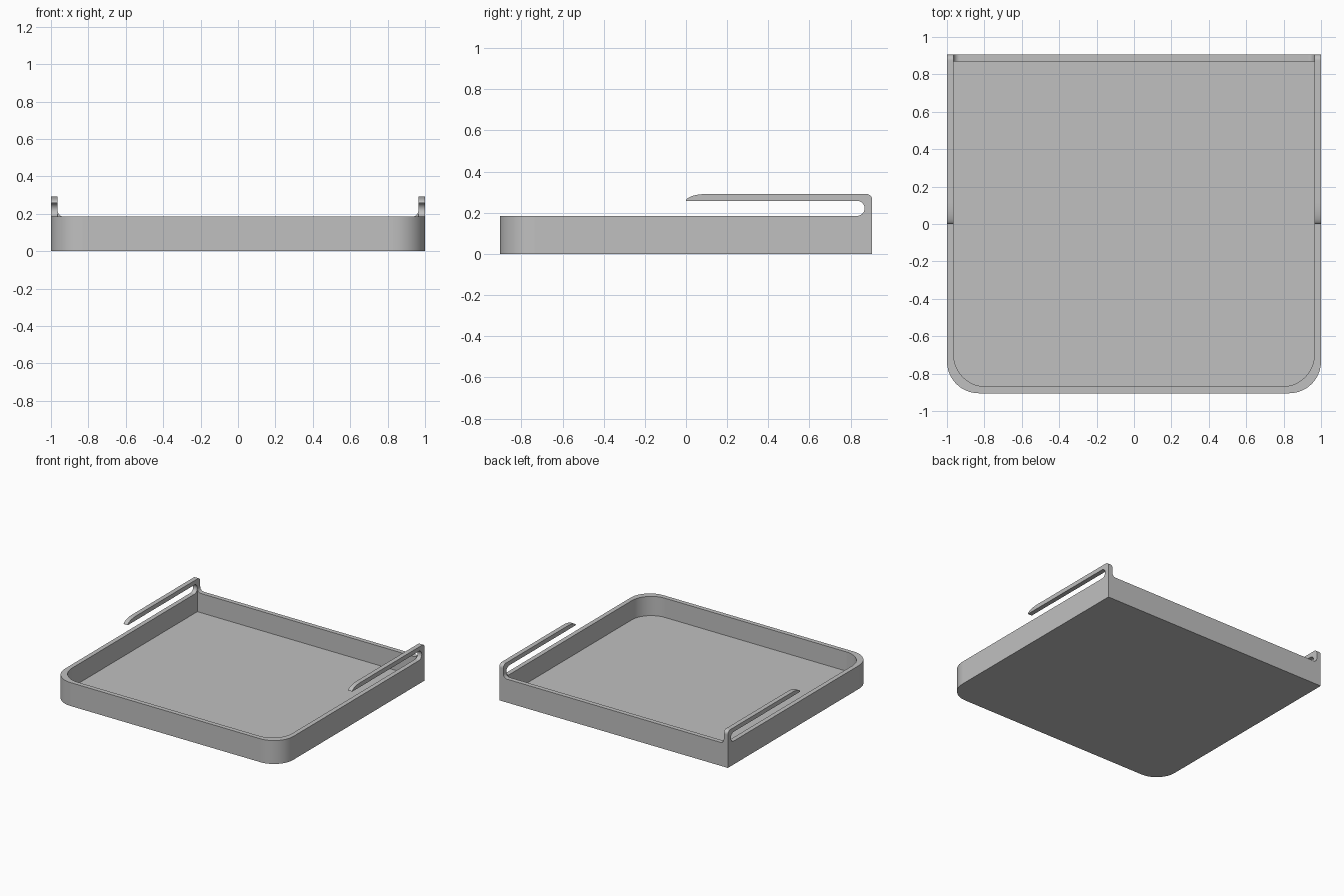
import bpy
import bmesh
from math import sin, cos, radians

cube = bpy.data.objects.get("Cube")
if cube:
    bpy.data.objects.remove(cube, do_unlink=True)

HALF_X, HALF_Y = 1.0, 0.905
WALL, FLOOR, RIM = 0.036, 0.033, 0.185
CORNER = 0.17
RAIL_LOW, RAIL_TOP = 0.258, 0.292

grey = bpy.data.materials.new("plain grey")
grey.use_nodes = True
colour = (0.527, 0.527, 0.527, 1)
grey.diffuse_color = colour
grey.node_tree.nodes["Principled BSDF"].inputs["Base Color"].default_value = colour


def arc(cu, cv, ru, rv, start, end, steps=12):
    """Points on an elliptical arc, angles in degrees."""
    angles = [radians(start + (end - start) * i / steps) for i in range(steps + 1)]
    return [(cu + ru * cos(a), cv + rv * sin(a)) for a in angles]


def finish(name, bm):
    bmesh.ops.recalc_face_normals(bm, faces=bm.faces)
    # Only the curved faces are smooth; flat faces stay crisp
    for face in bm.faces:
        face.normal_update()
        face.smooth = max(abs(c) for c in face.normal) < 0.9999
    mesh = bpy.data.meshes.new(name)
    bm.to_mesh(mesh)
    bm.free()
    mesh.materials.append(grey)
    obj = bpy.data.objects.new(name, mesh)
    bpy.context.collection.objects.link(obj)
    return obj


def skin(name, rings):
    """Bridge matching rings of points and cap both ends."""
    bm = bmesh.new()
    loops = [[bm.verts.new(p) for p in ring] for ring in rings]
    n = len(loops[0])
    for a, b in zip(loops, loops[1:]):
        for i in range(n):
            j = (i + 1) % n
            bm.faces.new((a[i], a[j], b[j], b[i]))
    bm.faces.new(loops[0])
    bm.faces.new(loops[-1])
    return finish(name, bm)


def outline(inset):
    """Plan of the tray: square at the back, rounded at the front."""
    x, y = HALF_X - inset, HALF_Y - inset
    cx, cy = x - CORNER, CORNER - y
    return ([(x, y), (-x, y)]
            + arc(-cx, cy, CORNER, CORNER, 180, 270)
            + arc(cx, cy, CORNER, CORNER, 270, 360))


# Tray: outer wall, rim, inner wall and floor
levels = [(0, 0), (0, RIM), (WALL, RIM), (WALL, FLOOR)]
skin("tray", [[(x, y, z) for x, y in outline(inset)] for inset, z in levels])

# Side profile of a rail hooked onto its back post, with a round-ended slot
slot_r = (RAIL_LOW - RIM) / 2
slot_y = 0.868 - slot_r
rail = ([(HALF_Y, RIM)]
        + arc(HALF_Y - 0.03, RAIL_TOP - 0.03, 0.03, 0.03, 0, 90)
        + arc(0.11, RAIL_LOW, 0.11, RAIL_TOP - RAIL_LOW, 90, 180)
        + arc(slot_y, RIM + slot_r, slot_r, slot_r, 90, -90, 16))

# Fillet between post and back wall
FILLET = 0.032
inner = HALF_X - WALL
fillet = [(inner, RIM)] + arc(inner - FILLET, RIM + FILLET, FILLET, FILLET, -90, 0)

for side, s in (("left", 1), ("right", -1)):
    skin(side + "_rail", [[(s * x, y, z) for y, z in rail]
                          for x in (inner, HALF_X)])
    skin(side + "_post_fillet", [[(s * x, y, z) for x, z in fillet]
                                 for y in (HALF_Y - WALL, HALF_Y)])
